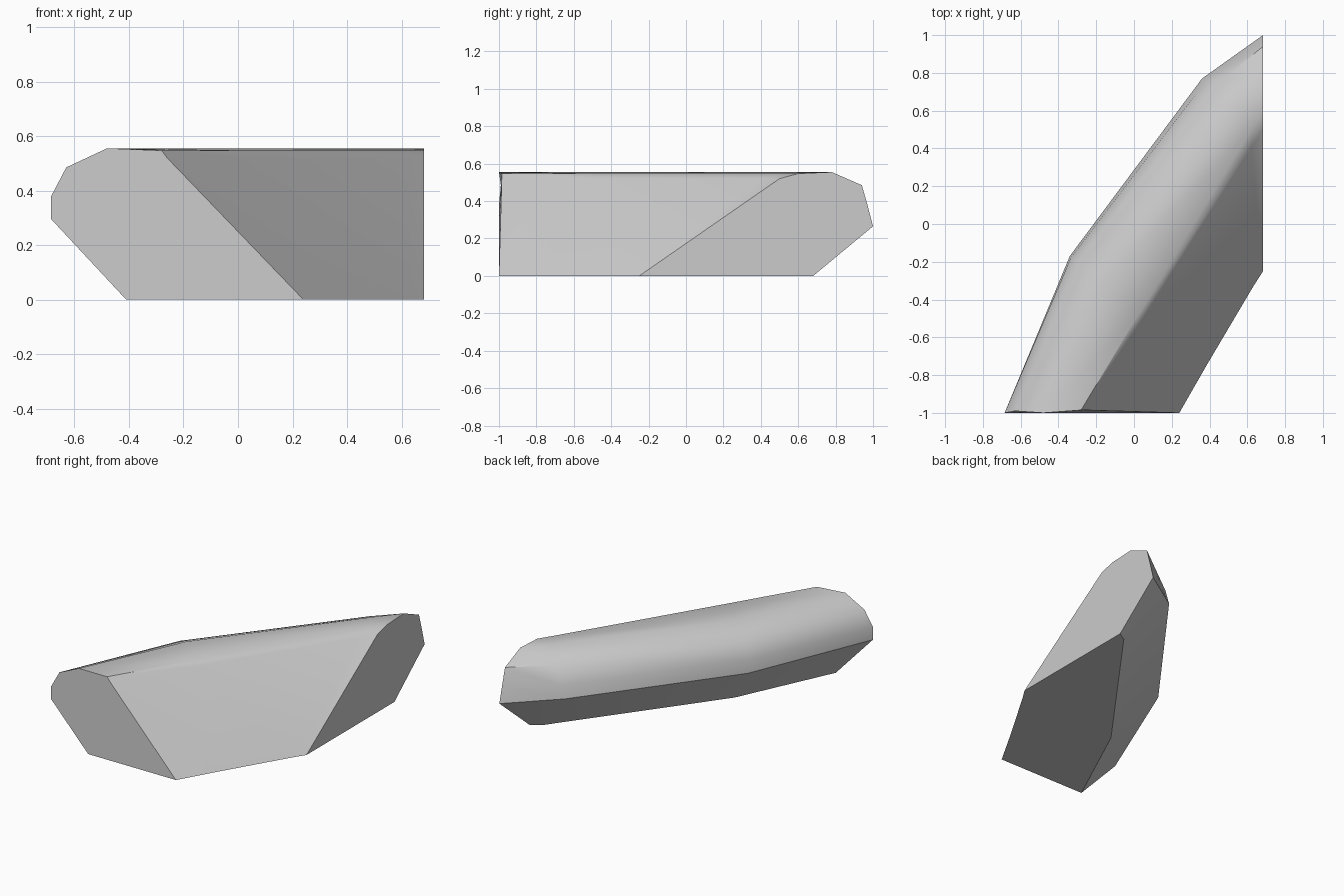
import bpy
import bmesh
import math

default_cube = bpy.data.objects.get("Cube")
if default_cube:
    bpy.data.objects.remove(default_cube, do_unlink=True)


def make_material(name, color):
    material = bpy.data.materials.new(name)
    material.use_nodes = True
    material.diffuse_color = color
    shader = next(n for n in material.node_tree.nodes if n.type == "BSDF_PRINCIPLED")
    shader.inputs["Base Color"].default_value = color
    return material


def loft(name, rings, material, smooth_angle):
    """Skin a list of equal-length closed rings and cap both ends."""
    mesh = bpy.data.meshes.new(name)
    bm = bmesh.new()
    loops = [[bm.verts.new(point) for point in ring] for ring in rings]
    for near, far in zip(loops, loops[1:]):
        for i in range(len(near)):
            j = (i + 1) % len(near)
            bm.faces.new((near[i], near[j], far[j], far[i]))
    bm.faces.new(loops[0])
    bm.faces.new(loops[-1])
    bmesh.ops.recalc_face_normals(bm, faces=bm.faces[:])
    bm.to_mesh(mesh)
    bm.free()
    mesh.materials.append(material)
    body = bpy.data.objects.new(name, mesh)
    bpy.context.collection.objects.link(body)
    bpy.context.view_layer.objects.active = body
    body.select_set(True)
    bpy.ops.object.shade_smooth_by_angle(angle=smooth_angle)
    return body


# Profile heights, from the back foot over the rounded crest to the front foot
heights = (0, .295, .38, .485, .555, .547, .52, 0)

# Plan outlines of the profile at each station along the bent bar
front_cut = [(-.41, -1), (-.685, -1), (-.685, -1), (-.63, -.99),
             (-.48, -1), (-.28, -.985), (-.26, -.985), (.24, -1)]
bend = [(-.11, -.355), (-.34, -.17), (-.335, -.18), (-.29, -.2),
        (-.167, -.31), (.03, -.47), (.05, -.495), (.385, -.747)]
tail = [(.62, .64), (.36, .77), (.39, .77), (.45, .75),
        (.56, .63), (.62, .5), (.62, .405), (.63, -.333)]

# The side cut is a flat plane, so only its depth varies
side_x = .683
side_cut = [(side_x, y) for y in (.68, 1, .97, .94, .78, .6, .5, -.25)]

stations = [front_cut, bend, tail, side_cut]
rings = [[(x, y, z) for (x, y), z in zip(plan, heights)] for plan in stations]

# The widest point dips a little at the side cut
x, y, z = rings[-1][1]
rings[-1][1] = (x, y, z - .03)

grey = make_material("plain grey", (.6, .6, .6, 1))
loft("cut_bar", rings, grey, math.radians(43))
